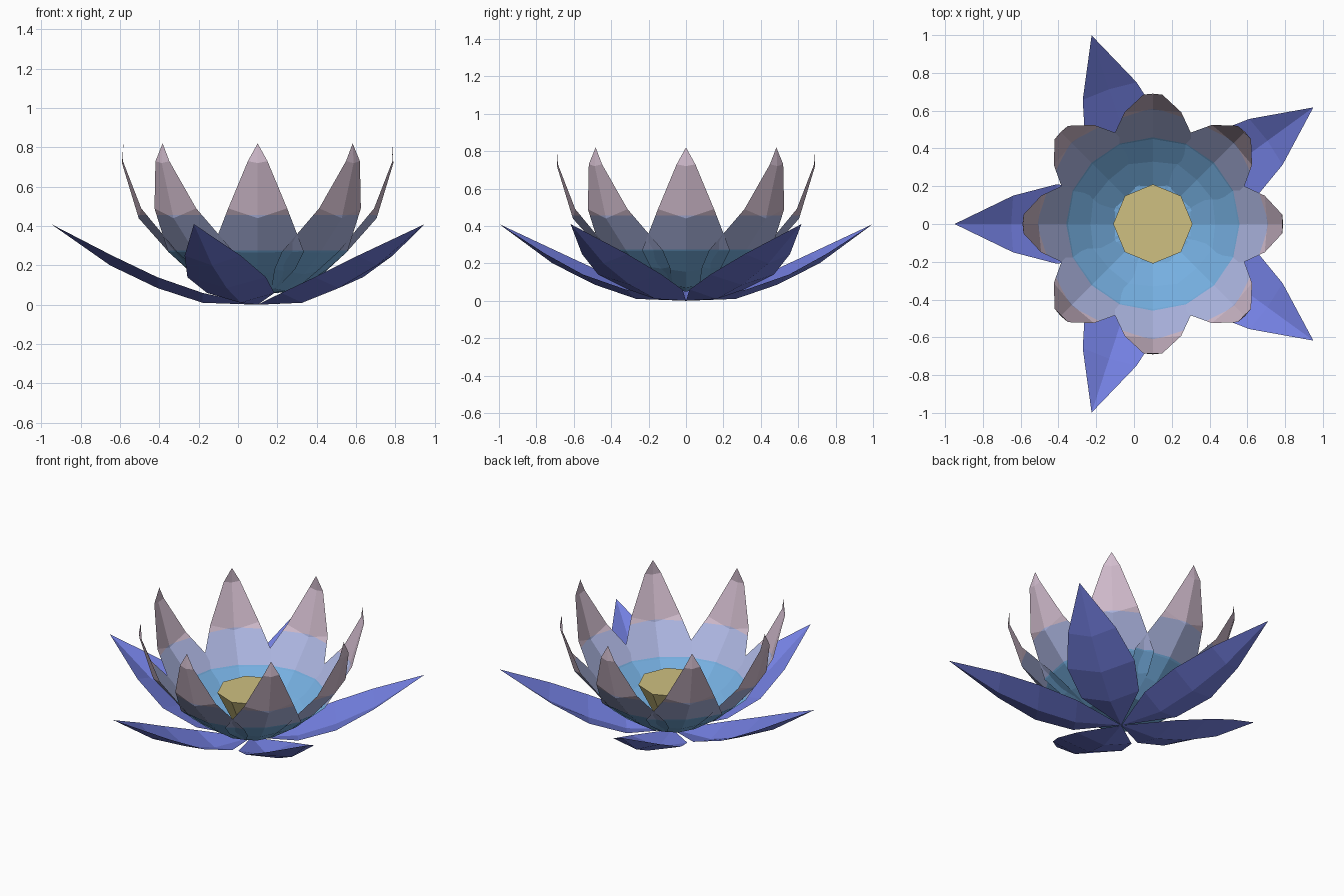
import bpy, bmesh, math

if "Cube" in bpy.data.objects:
    bpy.data.objects.remove(bpy.data.objects["Cube"])

CX = 0.1  # flower axis sits slightly right of centre


def material(name, rgb):
    m = bpy.data.materials.new(name)
    m.diffuse_color = (*rgb, 1)
    m.use_nodes = True
    m.node_tree.nodes["Principled BSDF"].inputs["Base Color"].default_value = m.diffuse_color
    return m


LEAF = material("violet_blue", (0.17, 0.21, 0.74))
SKY = material("sky_blue", (0.18, 0.43, 0.75))
LAVENDER = material("lavender", (0.42, 0.47, 0.76))
PINK = material("pale_pink", (0.65, 0.51, 0.62))
YELLOW = material("soft_yellow", (0.62, 0.53, 0.22))


def finish(bm, name, mats):
    me = bpy.data.meshes.new(name)
    bm.to_mesh(me)
    bm.free()
    for m in mats:
        me.materials.append(m)
    ob = bpy.data.objects.new(name, me)
    bpy.context.collection.objects.link(ob)
    return ob


def blade(name, rows, angle, mats, bands=()):
    """Cupped sheet: each row = midrib radius, midrib z, half width, edge radius, edge z."""
    bm = bmesh.new()
    c, s = math.cos(angle), math.sin(angle)
    grid = []
    for r, z, w, er, ez in rows:
        pts = [(er, -w, ez), (r, 0, z), (er, w, ez)]
        grid.append([bm.verts.new((CX + a * c - b * s, a * s + b * c, h))
                     for a, b, h in pts])
    for lo, hi in zip(grid, grid[1:]):
        for i in (0, 1):
            bm.faces.new((lo[i], hi[i], hi[i + 1], lo[i + 1]))
    bmesh.ops.remove_doubles(bm, verts=bm.verts[:], dist=1e-4)
    # level cuts give the colour bands
    for z in bands:
        bmesh.ops.bisect_plane(bm, geom=bm.verts[:] + bm.edges[:] + bm.faces[:],
                               plane_co=(0, 0, z), plane_no=(0, 0, 1))
    for f in bm.faces:
        f.material_index = sum(f.calc_center_median().z > z for z in bands)
    return finish(bm, name, mats)


# five spreading outer leaves
leaf_rows = [(0, 0, 0, 0, 0),
             (0.28, 0.01, 0.18, 0.28, 0.06),
             (0.51, 0.085, 0.21, 0.51, 0.14),
             (0.75, 0.20, 0.15, 0.74, 0.25),
             (1.05, 0.41, 0, 1.05, 0.41)]
for i in range(5):
    blade(f"outer_leaf_{i + 1}", leaf_rows, math.radians(180 + 72 * i), [LEAF])

# eight upright petals forming a bowl
petal_rows = [(0, 0.05, 0, 0, 0.05),
              (0.20, 0.07, 0.10, 0.20, 0.085),
              (0.33, 0.155, 0.19, 0.31, 0.18),
              (0.45, 0.265, 0.235, 0.41, 0.27),
              (0.605, 0.44, 0.15, 0.592, 0.49),
              (0.69, 0.72, 0.05, 0.685, 0.73),
              (0.683, 0.82, 0, 0.683, 0.82)]
for i in range(8):
    blade(f"petal_{i + 1}", petal_rows, math.radians(45 * i),
          [SKY, LAVENDER, PINK], bands=(0.275, 0.455))

# tapered eight-sided seed pod in the middle
bm = bmesh.new()
rings = [[bm.verts.new((CX + r * math.cos(k * math.pi / 4),
                        r * math.sin(k * math.pi / 4), z)) for k in range(8)]
         for r, z in ((0.09, 0.07), (0.21, 0.315))]
for k in range(8):
    j = (k + 1) % 8
    bm.faces.new((rings[0][k], rings[0][j], rings[1][j], rings[1][k]))
bm.faces.new(rings[1])
bm.faces.new(rings[0][::-1])
finish(bm, "seed_pod", [YELLOW])
